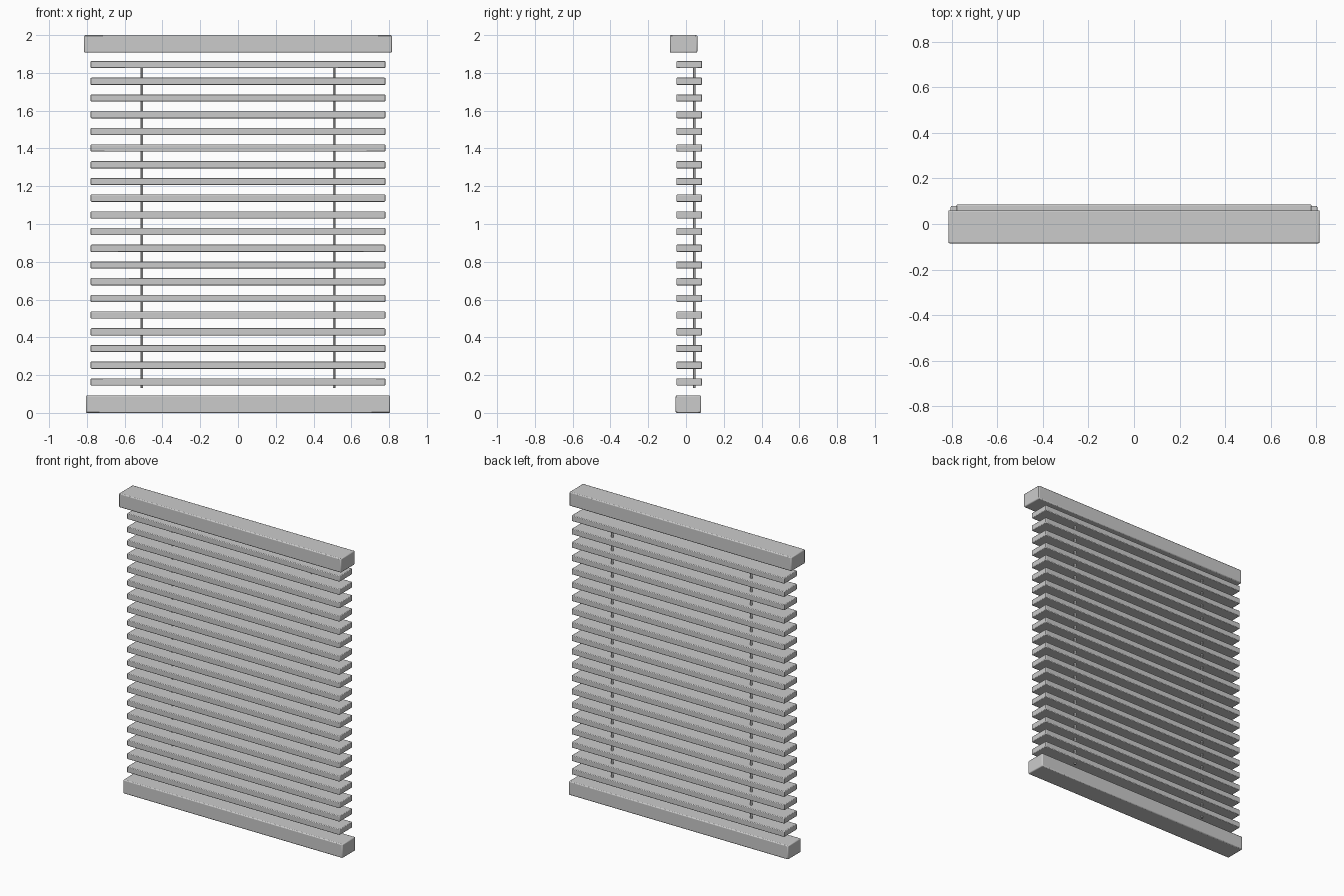
import bpy

if "Cube" in bpy.data.objects:
    bpy.data.objects.remove(bpy.data.objects["Cube"])


def box(name, x, y, z, bevel):
    """Bevelled box from (min, max) ranges on each axis."""
    rng = (x, y, z)
    bpy.ops.mesh.primitive_cube_add(size=1, location=[(a + b) / 2 for a, b in rng])
    ob = bpy.context.object
    ob.name = name
    ob.scale = [b - a for a, b in rng]
    bpy.ops.object.transform_apply(location=False, rotation=False, scale=True)
    mod = ob.modifiers.new("edge_bevel", 'BEVEL')
    mod.width = bevel
    mod.segments = 2
    bpy.ops.object.shade_smooth_by_angle()
    return ob


# Head rail and bottom rail
box("head_rail", (-0.815, 0.815), (-0.085, 0.06), (1.907, 2.0), 0.006)
box("bottom_rail", (-0.805, 0.805), (-0.055, 0.08), (0.0, 0.092), 0.006)

# Evenly spaced slats
SLATS = 20
Z_LOW, Z_HIGH = 0.164, 1.844
for i in range(SLATS):
    z = Z_LOW + (Z_HIGH - Z_LOW) * i / (SLATS - 1)
    box(f"slat_{i + 1:02d}", (-0.78, 0.78), (-0.05, 0.085), (z - 0.019, z + 0.019), 0.004)

# Ladder cords running through the slats
for side, x in (("left", -0.51), ("right", 0.51)):
    bpy.ops.mesh.primitive_cylinder_add(vertices=12, radius=0.007, depth=1.705,
                                        location=(x, 0.043, 0.9855))
    bpy.context.object.name = f"{side}_cord"
    bpy.ops.object.shade_smooth_by_angle()
